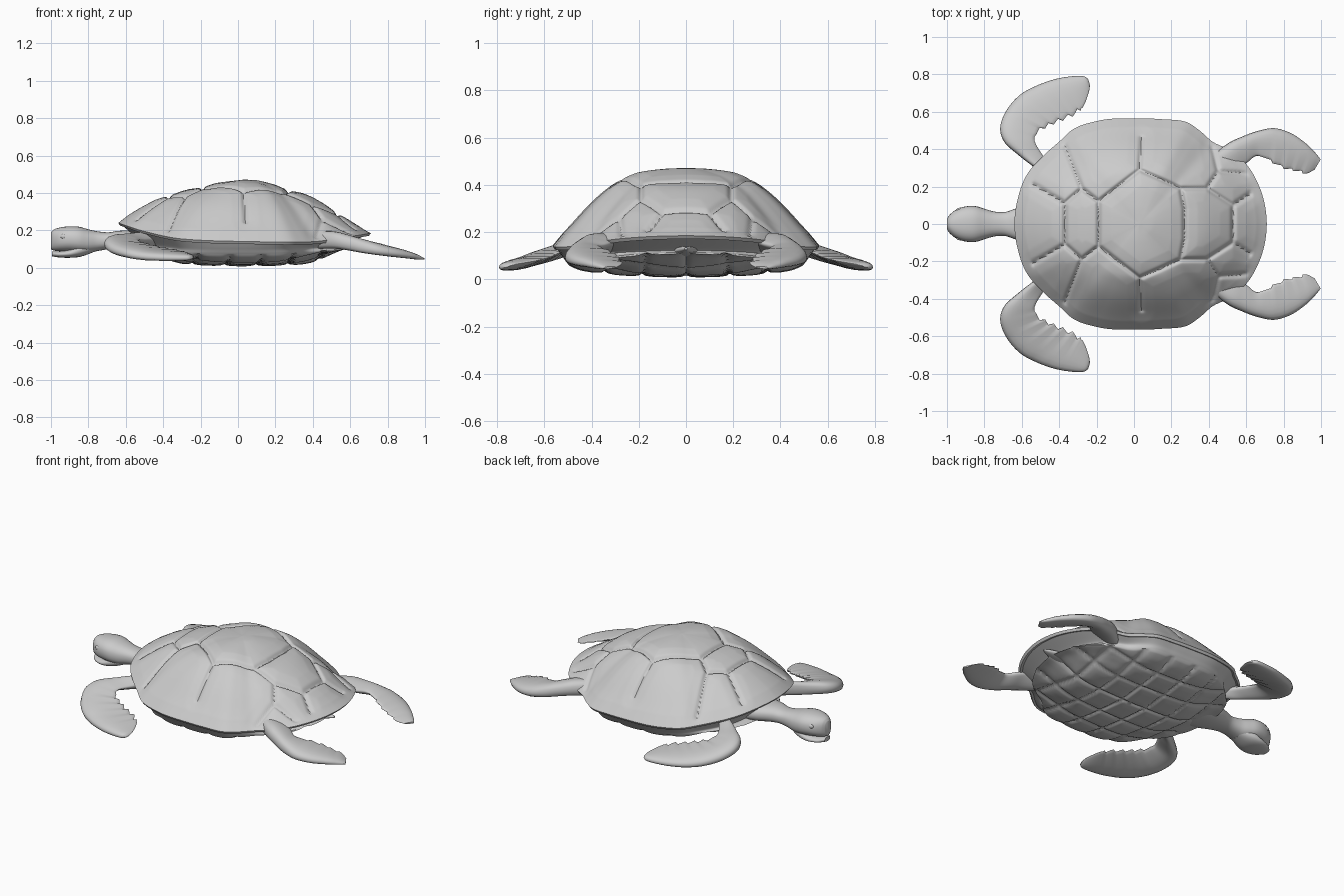
import bpy, bmesh, math
from mathutils import Vector

if "Cube" in bpy.data.objects:
    bpy.data.objects.remove(bpy.data.objects["Cube"], do_unlink=True)

mat = bpy.data.materials.new("light_grey")
mat.use_nodes = True
GREY = (0.6, 0.6, 0.6, 1)
mat.diffuse_color = GREY
mat.node_tree.nodes["Principled BSDF"].inputs["Base Color"].default_value = GREY


def interp(table, x):
    """Smooth interpolation in a list of (x, value)."""
    if x <= table[0][0]:
        return table[0][1]
    for i in range(len(table) - 1):
        (x0, a), (x1, b) = table[i], table[i + 1]
        if x <= x1:
            (xp, p), (xn, n) = table[max(i - 1, 0)], table[min(i + 2, len(table) - 1)]
            h, f = x1 - x0, (x - x0) / (x1 - x0)
            m0, m1 = (b - p) / (x1 - xp) * h, (n - a) / (xn - x0) * h
            return ((2*f**3 - 3*f*f + 1) * a + (f**3 - 2*f*f + f) * m0
                    + (3*f*f - 2*f**3) * b + (f**3 - f*f) * m1)
    return table[-1][1]


def build(name, rings, cap=True, mirror=False, angle=40):
    """Skin closed rings of points; cap the ends; optionally mirror across y."""
    bm = bmesh.new()
    loops = [[bm.verts.new(p) for p in r] for r in rings]
    n = len(loops[0])
    for a, b in zip(loops, loops[1:]):
        for i in range(n):
            j = (i + 1) % n
            bm.faces.new((a[i], a[j], b[j], b[i]))
    if cap:
        bm.faces.new(loops[0])
        bm.faces.new(loops[-1])
    bmesh.ops.remove_doubles(bm, verts=bm.verts, dist=1e-5)
    bmesh.ops.recalc_face_normals(bm, faces=bm.faces)
    me = bpy.data.meshes.new(name)
    bm.to_mesh(me)
    bm.free()
    me.materials.append(mat)
    ob = bpy.data.objects.new(name, me)
    bpy.context.collection.objects.link(ob)
    if mirror:
        ob.modifiers.new("Mirror", "MIRROR").use_axis = (False, True, False)
    bpy.ops.object.select_all(action="DESELECT")
    ob.select_set(True)
    bpy.context.view_layer.objects.active = ob
    bpy.ops.object.shade_smooth_by_angle(angle=math.radians(angle))
    return ob


def seam_distance(x, y, seams):
    p, best = Vector((x, abs(y))), 9
    for x0, y0, x1, y1 in seams:
        a, d = Vector((x0, y0)), Vector((x1 - x0, y1 - y0))
        f = min(1, max(0, (p - a).dot(d) / d.length_squared))
        best = min(best, (p - a - d * f).length)
    return best


# Shell outline as a polar function around CX
CX = 0.03
OUTLINE = [(-.64, 0), (-.625, .12), (-.575, .26), (-.49, .36), (-.40, .44), (-.32, .51),
           (-.2, .55), (0, .565), (.15, .56), (.28, .545), (.35, .50), (.42, .44), (.5, .40),
           (.6, .32), (.67, .2), (.70, .1), (.71, 0)]
POLAR = [(math.atan2(y, x - CX), math.hypot(x - CX, y)) for x, y in reversed(OUTLINE)]


def rim(k, n):
    """Offset from the centre to the rim, and the rim height."""
    a = 2 * math.pi * k / n
    r = interp(POLAR, abs(math.atan2(math.sin(a), math.cos(a))))
    x, y = r * math.cos(a), r * math.sin(a)
    return x, y, interp([(-.64, .24), (-.5, .195), (-.3, .155), (.1, .14), (.4, .14),
                         (.55, .16), (.71, .185)], x + CX)


# Carapace: dome with grooves between the gently bulging scutes
SCUTES = [(-.19, 0, -.19, .12), (-.19, .12, .03, .29), (.03, .29, .25, .19), (.25, .19, .27, .08),
          (.27, .08, .27, 0), (.03, .29, .04, .46), (-.19, .12, -.28, .19), (-.28, .19, -.37, .42),
          (-.28, .19, -.37, .11), (-.37, .11, -.54, .21), (-.37, .11, -.37, 0), (.25, .19, .39, .19),
          (.39, .19, .45, .28), (.45, .28, .42, .41), (.39, .19, .53, .1), (.53, .1, .53, 0),
          (.45, .28, .6, .27), (.53, .1, .62, .16)]
SIDE = [(0, 1), (.18, .985), (.36, .94), (.48, .87), (.56, .775), (.71, .545), (.89, .2), (1, 0)]
HEAD_END = [(0, 1), (.25, .9), (.5, .72), (.64, .6), (.79, .38), (.92, .15), (1, 0)]
TAIL_END = [(0, 1), (.12, .98), (.37, .81), (.515, .69), (.65, .51), (.75, .36), (.87, .16),
            (.94, .06), (1, 0)]
N, M = 320, 110
rings = []
for m in range(1, M + 1):
    t, ring = m / M, []
    for k in range(N):
        dx, dy, zr = rim(k, N)
        w = dx * dx / (dx * dx + dy * dy)
        f = (1 - w) * interp(SIDE, t) + w * interp(TAIL_END if dx > 0 else HEAD_END, t)
        x, y = CX + dx * t, dy * t
        d = seam_distance(x, y, SCUTES)
        groove = .015 * math.exp(-(d / .011) ** 2) - .009 * min(1, d / .07)
        ring.append((x, y, zr + (.463 - zr) * f - groove * min(1, (1 - t) * 12)))
    rings.append(ring)
# rolled lip under the rim
for s, dz in ((.985, -.014), (.93, -.004)):
    rings.append([(CX + x * s, y * s, z + dz) for x, y, z in (rim(k, N) for k in range(N))])
build("carapace", rings, angle=50)

# Plastron: bowl with a grid of plates, joined to the rim at the sides, swept up at the ends
PLATES = [(-.6, 0, .7, 0), (-.5, .2, .6, .17), (-.42, .36, .45, .33)]
PLATES += [(x, 0, x + .04, .5) for x in (-.42, -.25, -.08, .09, .26, .43)]
SIDE_Z = [(0, .012), (.4, .02), (.7, .04), (.8, .062), (.9, .1)]
END_Z = [(0, .012), (.4, .022), (.52, .04), (.63, .08), (.72, .105), (.9, .125)]
rings = []
NP = 200
for m in range(1, 65):
    t, ring = m / 64, []
    for k in range(NP):
        dx, dy, zr = rim(k, NP)
        w = (dx * dx / (dx * dx + dy * dy)) ** 1.5
        s = interp([(0, 0), (.4, .44), (.8, .87), (.9, .93 - .12 * w), (1, .975)], t)
        x, y = CX + dx * s, dy * s
        z = ((1 - w) * interp(SIDE_Z + [(1, zr - .006)], t)
             + w * interp(END_Z + [(1, zr - .006)], t))
        if t < .82:
            d = seam_distance(x, y, PLATES)
            z += .01 * math.exp(-(d / .01) ** 2) - .005 * min(1, d / .05)
        ring.append((x, y, z))
    rings.append(ring)
build("plastron", rings, angle=50)


# Head, neck, jaw and tail: lofted ellipses along x, (x, half width, bottom, top)
def loft_x(name, stations, n=28, power=.85):
    rings = []
    cols = [[(s[0], s[c]) for s in stations] for c in (1, 2, 3)]
    steps = 4 * (len(stations) - 1)
    for q in range(steps + 1):
        i = min(q // 4, len(stations) - 2)
        f = (q - 4 * i) / 4
        x = stations[i][0] * (1 - f) + stations[i + 1][0] * f
        w, b, t = (interp(c, x) for c in cols)
        ring = []
        for k in range(n):
            a = 2 * math.pi * k / n
            c, s = math.cos(a), math.sin(a)
            ring.append((x, w * math.copysign(abs(c) ** power, c),
                         (b + t) / 2 + (t - b) / 2 * math.copysign(abs(s) ** power, s)))
        rings.append(ring)
    return build(name, rings)


loft_x("head_and_neck", [(-1.0, .028, .1, .19), (-.985, .05, .093, .205), (-.95, .077, .088, .216),
       (-.9, .094, .085, .222), (-.85, .096, .08, .22), (-.8, .082, .08, .206), (-.75, .067, .09, .195),
       (-.69, .064, .1, .19), (-.64, .08, .1, .198), (-.55, .11, .09, .2), (-.42, .13, .08, .2)])
loft_x("lower_jaw", [(-.995, .028, .062, .088), (-.96, .06, .056, .088), (-.9, .08, .054, .1),
       (-.84, .078, .06, .13), (-.77, .05, .085, .14)])
loft_x("tail", [(.4, .12, .08, .15), (.55, .06, .1, .14), (.64, .025, .115, .14), (.68, .006, .125, .135)])

# Eyes, sunk into the sides of the head
eyes = [[(-.93 + .02 * math.sin(b) * math.cos(a), .076 + .011 * math.cos(b),
          .168 + .014 * math.sin(b) * math.sin(a)) for a in [2 * math.pi * k / 16 for k in range(16)]]
        for b in [.05 + j * .25 for j in range(8)]]
build("eyes", eyes, mirror=True)


# Flippers: stations of (leading x, y, z, trailing x, y, z, half thickness)
def flipper(name, stations, teeth, depth, sub=6, n=20):
    cols = [[(i, s[c]) for i, s in enumerate(stations)] for c in range(7)]
    rings = []
    for q in range(sub * (len(stations) - 1) + 1):
        p = q / sub
        v = [interp(c, p) for c in cols]
        lead, trail, th = Vector(v[:3]), Vector(v[3:6]), v[6]
        if teeth[0] < p < teeth[1]:
            # scalloped trailing edge
            trail += (lead - trail).normalized() * depth * ((q % 5) / 4)
        mid, half = (lead + trail) / 2, (lead - trail) / 2
        ring = []
        for k in range(n):
            a = 2 * math.pi * k / n
            u, s = math.cos(a), math.sin(a)
            thick = th * math.copysign(abs(s) ** .8, s) * (.72 + .38 * u)
            ring.append(mid + half * u + Vector((0, 0, thick)))
        rings.append(ring)
    return build(name, rings, mirror=True, angle=55)


flipper("front_flippers", [
    (-.40, .20, .15, -.30, .26, .14, .055), (-.53, .30, .15, -.43, .30, .15, .052),
    (-.62, .37, .145, -.49, .37, .15, .047), (-.695, .44, .14, -.53, .44, .15, .044),
    (-.715, .52, .125, -.525, .475, .14, .042), (-.68, .61, .098, -.475, .51, .125, .040),
    (-.61, .69, .076, -.42, .535, .112, .037), (-.52, .74, .06, -.36, .56, .10, .033),
    (-.42, .775, .054, -.30, .59, .09, .029), (-.33, .79, .052, -.265, .64, .078, .024),
    (-.27, .79, .052, -.24, .71, .066, .017), (-.245, .775, .053, -.236, .745, .058, .006)],
    (4.2, 8.6), .022)
flipper("rear_flippers", [
    (.38, .34, .145, .40, .18, .15, .06), (.50, .43, .145, .53, .28, .16, .056),
    (.58, .468, .13, .60, .325, .15, .05), (.66, .497, .11, .66, .365, .138, .044),
    (.75, .512, .092, .73, .33, .125, .038), (.84, .485, .078, .80, .295, .105, .032),
    (.92, .43, .066, .86, .28, .086, .025), (.97, .38, .055, .92, .27, .068, .017),
    (.998, .345, .048, .965, .29, .053, .006)],
    (3.2, 6.6), .014)
